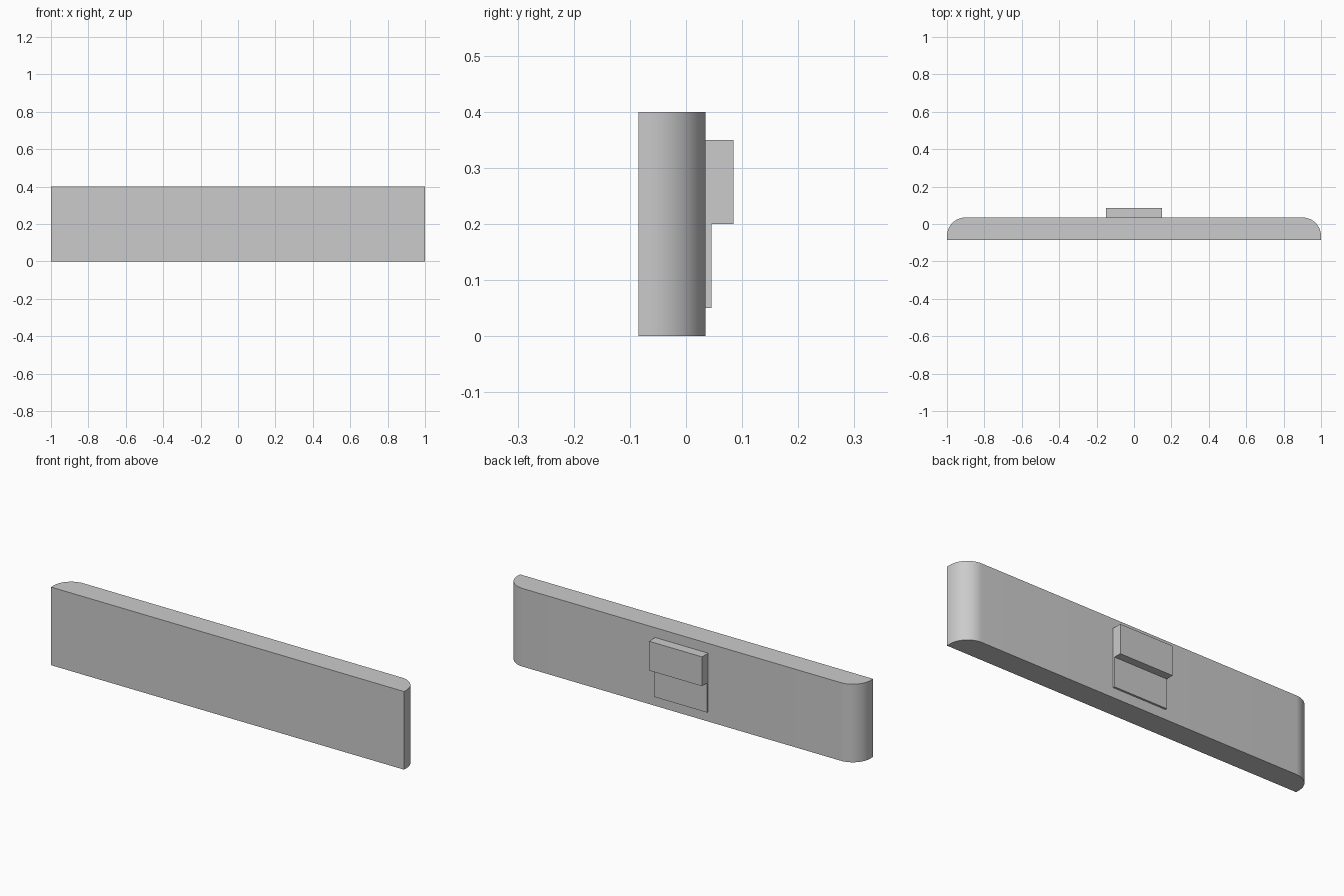
import bpy, bmesh, math

cube = bpy.data.objects.get("Cube")
if cube:
    bpy.data.objects.remove(cube, do_unlink=True)

grey = bpy.data.materials.new("light_grey")
grey.use_nodes = True
colour = (0.6, 0.6, 0.6, 1)
grey.diffuse_color = colour
grey.node_tree.nodes["Principled BSDF"].inputs["Base Color"].default_value = colour


def extrude_profile(name, points, z0, z1):
    """Raise a flat outline in x, y into a solid between two heights."""
    bm = bmesh.new()
    face = bm.faces.new([bm.verts.new((x, y, z0)) for x, y in points])
    new = bmesh.ops.extrude_face_region(bm, geom=[face])["geom"]
    tops = [v for v in new if isinstance(v, bmesh.types.BMVert)]
    bmesh.ops.translate(bm, verts=tops, vec=(0, 0, z1 - z0))
    bmesh.ops.recalc_face_normals(bm, faces=bm.faces)
    mesh = bpy.data.meshes.new(name)
    bm.to_mesh(mesh)
    bm.free()
    mesh.materials.append(grey)
    obj = bpy.data.objects.new(name, mesh)
    bpy.context.collection.objects.link(obj)
    return obj


def box(name, half_width, y0, y1, z0, z1):
    w = half_width
    return extrude_profile(name, [(-w, y0), (w, y0), (w, y1), (-w, y1)], z0, z1)


# Main bar with rounded rear corners
FRONT, BACK, RADIUS, STEPS = -0.085, 0.035, 0.1, 16
arc = []
for i in range(STEPS + 1):
    a = math.pi / 2 * i / STEPS
    arc.append((1 - RADIUS + RADIUS * math.cos(a), BACK - RADIUS + RADIUS * math.sin(a)))
right_half = [(1, FRONT)] + arc
outline = right_half + [(-x, y) for x, y in reversed(right_half)]
bar = extrude_profile("main_bar", outline, 0, 0.4)
bpy.context.view_layer.objects.active = bar
bar.select_set(True)
bpy.ops.object.shade_smooth_by_angle(angle=math.radians(30))

# Mounting block and thin plate on the back
box("mounting_block", 0.15, BACK, 0.085, 0.2, 0.35)
box("mounting_plate", 0.15, BACK, 0.045, 0.05, 0.2)
